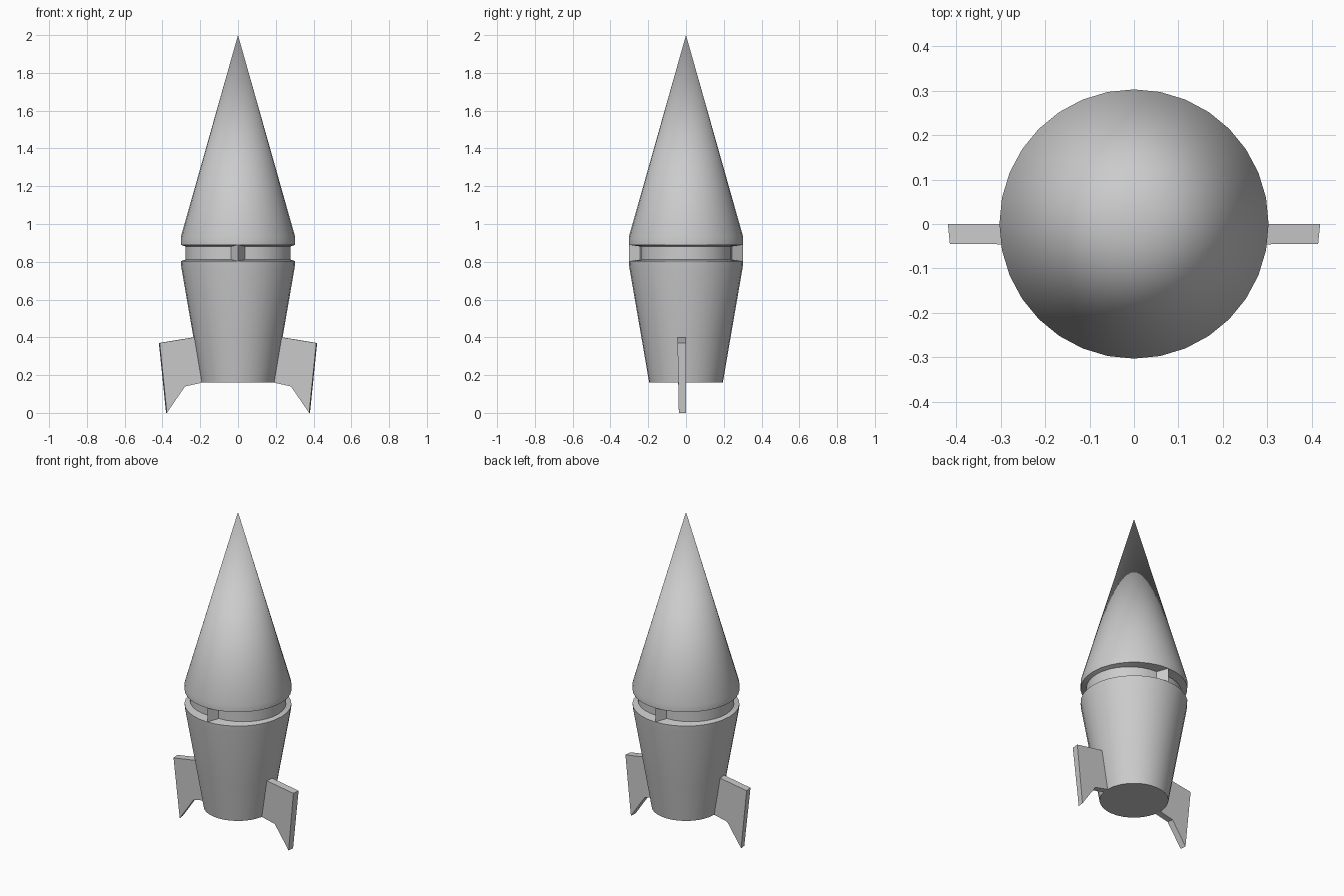
import bpy, bmesh
from math import cos, sin, pi, radians

if "Cube" in bpy.data.objects:
    bpy.data.objects.remove(bpy.data.objects["Cube"])

SIDES = 32


def finish(name, bm, smooth=False):
    bmesh.ops.recalc_face_normals(bm, faces=bm.faces[:])
    mesh = bpy.data.meshes.new(name)
    bm.to_mesh(mesh)
    bm.free()
    obj = bpy.data.objects.new(name, mesh)
    bpy.context.collection.objects.link(obj)
    bpy.ops.object.select_all(action='DESELECT')
    obj.select_set(True)
    bpy.context.view_layer.objects.active = obj
    if smooth:
        bpy.ops.object.shade_smooth_by_angle(angle=radians(30))
    return obj


# Hull: turned profile (radius, z) with a flat base and a pointed nose
profile = [(0.195, 0.16), (0.236, 0.40), (0.30, 0.77), (0.303, 0.803),
           (0.303, 0.89), (0.303, 0.93)]
bm = bmesh.new()
rings = [[bm.verts.new((r * cos(2 * pi * i / SIDES), r * sin(2 * pi * i / SIDES), z))
          for i in range(SIDES)] for r, z in profile]
bm.faces.new(rings[0][::-1])
tip = bm.verts.new((0, 0, 2.0))
band = []
for k in range(len(rings) - 1):
    for i in range(SIDES):
        j = (i + 1) % SIDES
        f = bm.faces.new((rings[k][i], rings[k][j], rings[k + 1][j], rings[k + 1][i]))
        if k == 3:
            band.append(f)
for i in range(SIDES):
    bm.faces.new((rings[-1][i], rings[-1][(i + 1) % SIDES], tip))

# Window slots: each half of the band is extruded and shrunk about its own centre
halves = [[f for f in band if f.calc_center_median().x * s > 0] for s in (1, -1)]
for half in halves:
    geom = bmesh.ops.extrude_face_region(bm, geom=half)['geom']
    bmesh.ops.delete(bm, geom=[f for f in half if f.is_valid], context='FACES_ONLY')
    verts = [g for g in geom if isinstance(g, bmesh.types.BMVert)]
    centre = sum((v.co for v in verts), verts[0].co * 0) / len(verts)
    for v in verts:
        v.co = centre + (v.co - centre) * 0.8
finish("hull", bm, smooth=True)

# Fins: outline (x, z, thickness) as wide as one hull facet, mirrored
outline = [(0.236, 0.40, 0.046), (0.419, 0.37, 0.045), (0.381, 0.0, 0.038),
           (0.285, 0.14, 0.038), (0.195, 0.16, 0.038)]
bm = bmesh.new()
back = [bm.verts.new((x, 0, z)) for x, z, t in outline]
front = [bm.verts.new((x - 0.0045, -t, z)) for x, z, t in outline]
bm.faces.new(back)
bm.faces.new(front[::-1])
for i in range(len(outline)):
    j = (i + 1) % len(outline)
    bm.faces.new((back[i], front[i], front[j], back[j]))
fins = finish("fins", bm)
fins.modifiers.new("mirror", 'MIRROR').use_mirror_merge = False
